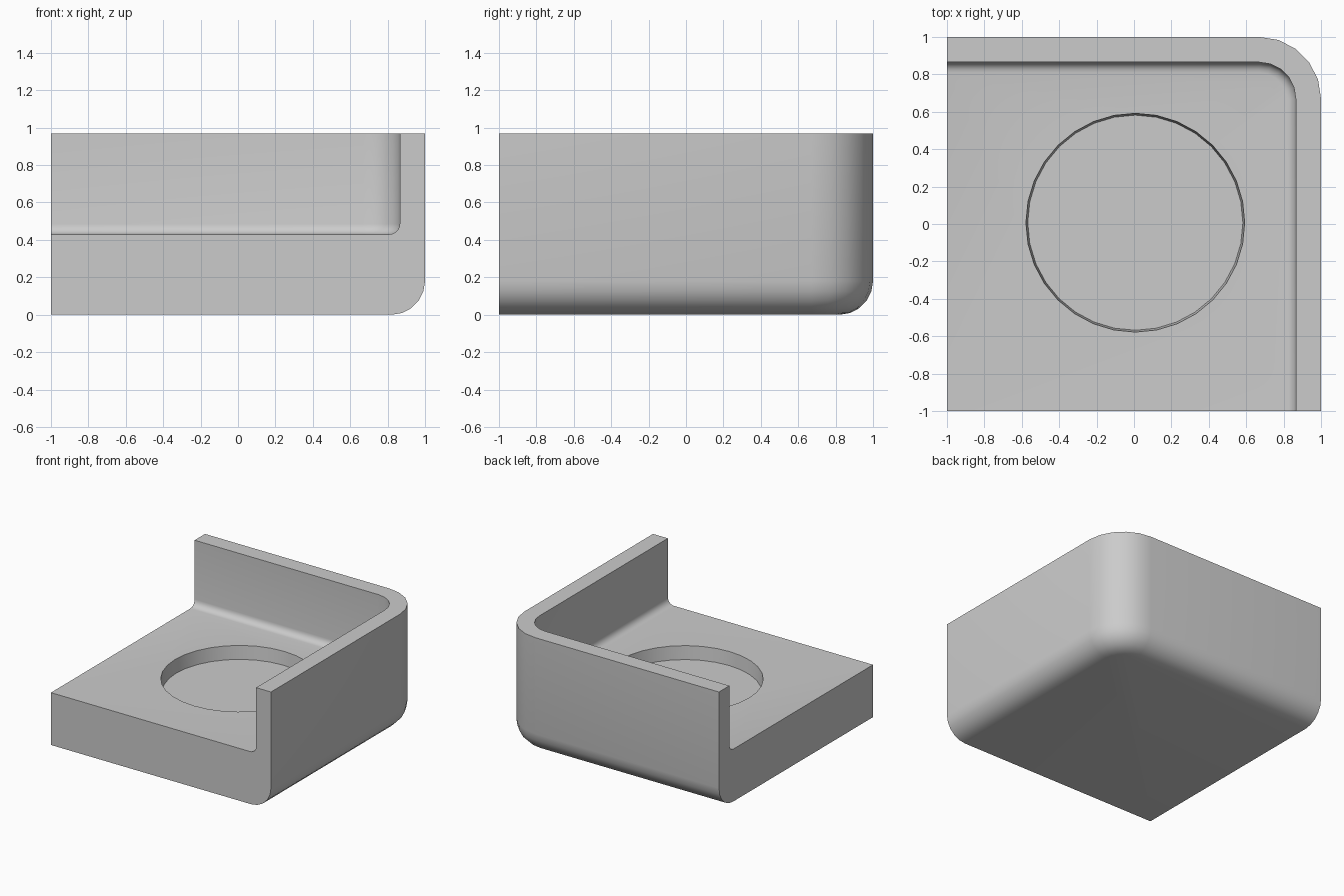
import bpy, bmesh
from math import sin, cos, pi

cube = bpy.data.objects.get("Cube")
if cube:
    bpy.data.objects.remove(cube, do_unlink=True)

HEIGHT, FLOOR, WALL = 0.97, 0.43, 0.135
CORNER, BASE_R, FLOOR_R, STEPS = 0.33, 0.18, 0.055, 5

grey = bpy.data.materials.new("plain_grey")
grey.use_nodes = True
colour = (0.6, 0.6, 0.6, 1)
grey.diffuse_color = colour
grey.node_tree.nodes["Principled BSDF"].inputs["Base Color"].default_value = colour


def make_object(name, bm):
    bmesh.ops.recalc_face_normals(bm, faces=bm.faces)
    mesh = bpy.data.meshes.new(name)
    bm.to_mesh(mesh)
    bm.free()
    mesh.materials.append(grey)
    obj = bpy.data.objects.new(name, mesh)
    bpy.context.collection.objects.link(obj)
    return obj


def wall_path(bm, inset, z):
    """Path along the right side, round the corner and along the back."""
    c, r = 1 - CORNER, CORNER - inset
    pts = [(1 - inset, -1)]
    for i in range(STEPS + 1):
        a = pi / 2 * i / STEPS
        pts.append((c + r * cos(a), c + r * sin(a)))
    pts.append((-1, 1 - inset))
    return [bm.verts.new((x, y, z)) for x, y in pts]


# Wall section as (inset, height): rounded base, up, over the rim, down to floor
angles = [pi / 2 * i / STEPS for i in range(STEPS + 1)]
section = [(BASE_R * (1 - sin(a)), BASE_R * (1 - cos(a))) for a in angles]
section += [(0, HEIGHT), (WALL, HEIGHT)]
section += [(WALL + FLOOR_R * (1 - cos(a)), FLOOR + FLOOR_R * (1 - sin(a))) for a in angles]

# Tray body: swept wall closed by floor, underside and two cut ends
bm = bmesh.new()
paths = [wall_path(bm, d, z) for d, z in section]
for p, q in zip(paths, paths[1:]):
    for i in range(len(p) - 1):
        bm.faces.new((p[i], p[i + 1], q[i + 1], q[i]))
low = bm.verts.new((-1, -1, 0))
high = bm.verts.new((-1, -1, FLOOR))
bm.faces.new(paths[0] + [low])
bm.faces.new(paths[-1] + [high])
for end in (0, -1):
    bm.faces.new([p[end] for p in paths] + [high, low])
tray = make_object("tray_body", bm)

# Round pocket with slightly tapered side
bm = bmesh.new()
DEPTH, OVER = 0.11, 0.1
TAPER = 0.01 / DEPTH
bmesh.ops.create_cone(bm, cap_ends=True, segments=32,
                      radius1=0.575, radius2=0.585 + OVER * TAPER, depth=DEPTH + OVER)
bmesh.ops.translate(bm, verts=bm.verts, vec=(0.007, 0.007, FLOOR + (OVER - DEPTH) / 2))
cutter = make_object("pocket_cutter", bm)
cutter.hide_render = True

cut = tray.modifiers.new("pocket", "BOOLEAN")
cut.operation, cut.solver, cut.object = "DIFFERENCE", "EXACT", cutter
bpy.ops.object.select_all(action="DESELECT")
bpy.context.view_layer.objects.active = tray
tray.select_set(True)
bpy.ops.object.modifier_apply(modifier=cut.name)
bpy.data.objects.remove(cutter, do_unlink=True)
bpy.ops.object.shade_smooth_by_angle(angle=pi / 6)
